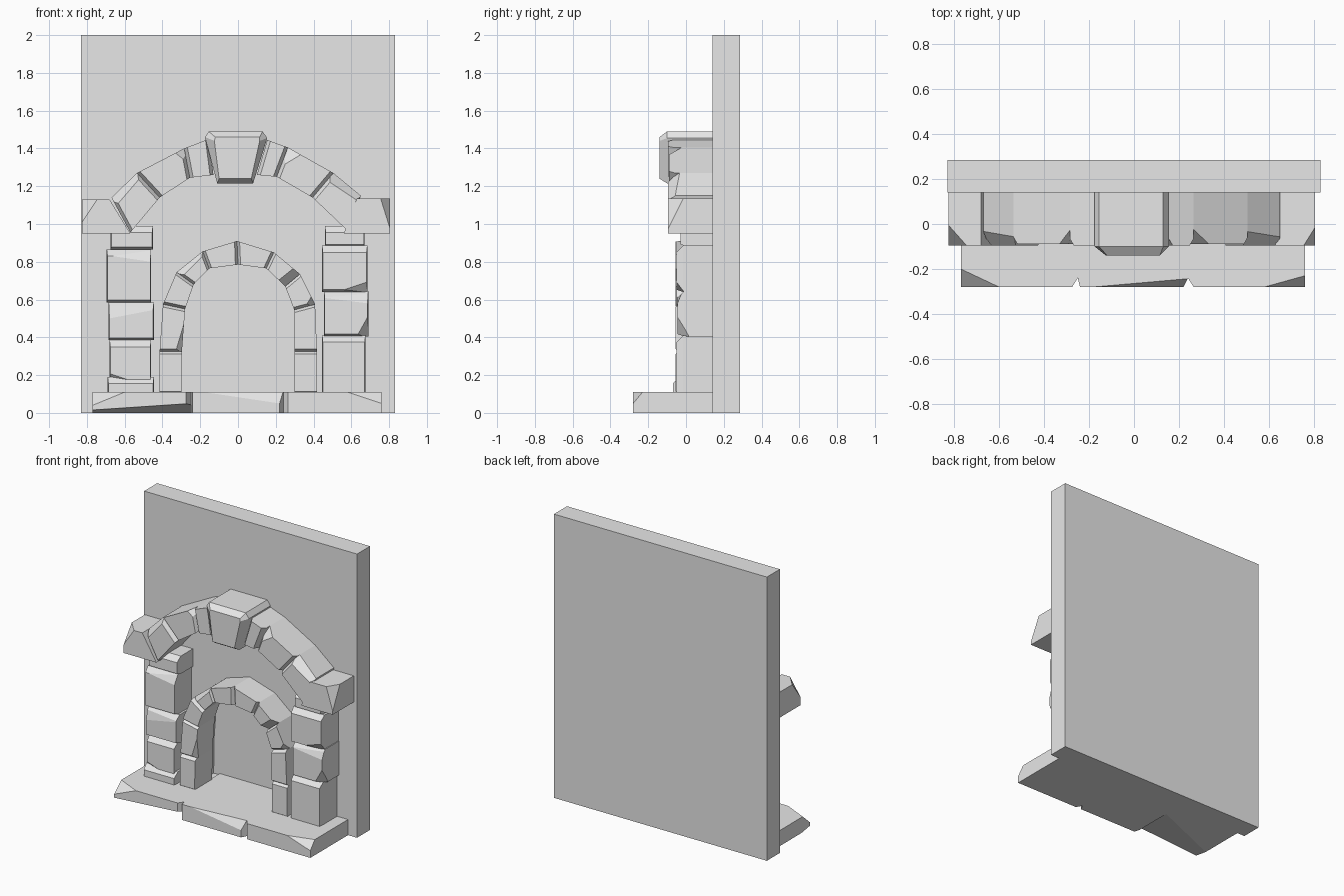
import bpy, bmesh
from mathutils import Vector

if "Cube" in bpy.data.objects:
    bpy.data.objects.remove(bpy.data.objects["Cube"])

stone_grey = bpy.data.materials.new("stone_grey")
stone_grey.use_nodes = True
GREY = (0.8, 0.8, 0.8, 1)
stone_grey.diffuse_color = GREY
stone_grey.node_tree.nodes["Principled BSDF"].inputs["Base Color"].default_value = GREY

BACK = 0.14      # front plane of the wall
RECESS = 0.24    # back of the firebox


def chip(bm, corner, offsets):
    """Slice off one corner; offsets run from the corner into the stone."""
    c = Vector(corner)
    normal = -Vector([1 / o for o in offsets])
    point = c + Vector((offsets[0], 0, 0))
    bmesh.ops.bisect_plane(bm, geom=bm.verts[:] + bm.edges[:] + bm.faces[:],
                           plane_co=point, plane_no=normal, clear_outer=True)
    rim = [e for e in bm.edges if e.is_boundary]
    if rim:
        bmesh.ops.holes_fill(bm, edges=rim, sides=0)


def stone(name, ring, front, face=None, depth=0.03, back=BACK, chips=()):
    """Block with an x-z outline, and an optional smaller front face."""
    bm = bmesh.new()
    layers = [(ring, back), (ring, front + depth), (face, front)] if face else [(ring, back), (ring, front)]
    loops = [[bm.verts.new((x, y, z)) for x, z in pts] for pts, y in layers]
    n = len(ring)
    for a, b in zip(loops, loops[1:]):
        for i in range(n):
            bm.faces.new((a[i], a[(i + 1) % n], b[(i + 1) % n], b[i]))
    bm.faces.new(loops[0])
    bm.faces.new(loops[-1])
    for corner, offsets in chips:
        chip(bm, corner, offsets)
    bmesh.ops.recalc_face_normals(bm, faces=bm.faces[:])
    mesh = bpy.data.meshes.new(name)
    bm.to_mesh(mesh)
    bm.free()
    mesh.materials.append(stone_grey)
    obj = bpy.data.objects.new(name, mesh)
    bpy.context.collection.objects.link(obj)
    return obj


def rect(x0, x1, z0, z1):
    return [(x0, z0), (x1, z0), (x1, z1), (x0, z1)]


def toward(p, q, dist):
    p, q = Vector(p), Vector(q)
    return tuple(p + (q - p).normalized() * dist)


def voussoirs(name, joints, front, inset, depth, chips):
    """Row of wedge stones between (outer, inner) joint points."""
    for i, ((o0, i0), (o1, i1)) in enumerate(zip(joints, joints[1:])):
        face = [toward(o0, o1, inset), toward(i0, i1, inset),
                toward(i1, i0, inset), toward(o1, o0, inset)]
        # every stone sits at a slightly different depth
        y = front + 0.006 * (i % 2)
        stone(f"{name}_{i + 1}", [o0, i0, i1, o1], y, face, depth,
              chips=[((face[k][0], y, face[k][1]), off) for j, k, off in chips if j == i])


# Inner arch joints, from left foot to right foot
inner = [((-.415, .10), (-.30, .10)), ((-.415, .325), (-.297, .325)),
         ((-.397, .575), (-.28, .55)), ((-.325, .745), (-.235, .68)),
         ((-.187, .855), (-.153, .765)), ((-.005, .91), (0, .785)),
         ((.19, .85), (.15, .765)), ((.328, .735), (.25, .67)),
         ((.408, .575), (.298, .545)), ((.418, .325), (.30, .325)),
         ((.418, .10), (.30, .10))]

# Wall slab with an arched firebox recess
wall = stone("wall", rect(-.83, .83, 0, 2), BACK, back=.285)
outline = [((o[0] + i[0]) / 2, (o[1] + i[1]) / 2) for o, i in inner]
cutter = stone("firebox_cutter", outline, 0, back=RECESS)
cutter.hide_render = True
cut = wall.modifiers.new("firebox", "BOOLEAN")
cut.operation = "DIFFERENCE"
cut.object = cutter
cut.solver = "EXACT"
bpy.context.view_layer.objects.active = wall
bpy.ops.object.modifier_apply(modifier=cut.name)
bpy.data.objects.remove(cutter)

# Hearth slabs
stone("hearth_right", rect(-.77, -.25, 0, .11), -.28, rect(-.77, -.275, 0, .11), .04,
      chips=[((-.77, -.28, .11), (.17, .08, -.07)), ((-.4, -.28, 0), (-.6, .25, .04))])
stone("hearth_middle", rect(-.25, .24, 0, .11), -.28, rect(-.24, .22, 0, .11), .04,
      chips=[((.22, -.28, .11), (-.4, .035, -.06))])
stone("hearth_left", rect(.24, .76, 0, .11), -.28, rect(.265, .76, 0, .11), .04,
      chips=[((.76, -.28, .11), (-.18, .05, -.06))])
stone("firebox_floor", rect(-.31, .31, 0, .11), BACK - .02, back=RECESS)


def pillar(name, blocks):
    """Stacked blocks: left, right, bottom, top, front and corner chips."""
    for i, (x0, x1, z0, z1, y, chips) in enumerate(blocks):
        low = .012 if i else 0
        face = rect(x0 + .004, x1 - .004, z0 + low, z1 - .035)
        stone(f"{name}_{i + 1}", rect(x0, x1, z0, z1), y, face, .035,
              chips=[((face[k][0], y, face[k][1]), off) for k, off in chips])


# Side pillars; the chips are given as corner index and offsets
pillar("right_pillar", [
    (-.69, -.445, .10, .19, -.07, []),
    (-.68, -.46, .165, .385, -.05, [(0, (.09, .03, .03))]),
    (-.685, -.445, .385, .585, -.05, [(3, (.26, .012, -.05))]),
    (-.695, -.46, .585, .865, -.045, [(2, (-.2, .015, -.03))]),
    (-.675, -.45, .865, .99, -.03, [])])
pillar("left_pillar", [
    (.445, .675, .10, .41, -.05, []),
    (.455, .69, .405, .645, -.045, [(1, (-.05, .05, .09)), (2, (-.24, .012, -.03))]),
    (.445, .685, .64, .885, -.05, [(1, (-.12, .03, .04))]),
    (.46, .67, .88, .99, -.03, [])])

# Firebox arch
voussoirs("firebox_arch", inner, -.055, .014, .022,
          [(1, 1, (-.03, .03, .10)), (3, 0, (.05, .04, -.05)),
           (6, 3, (-.05, .03, .04)), (7, 3, (-.03, .03, .05))])

# Main arch, both flanks
voussoirs("arch_right", [((-.67, 1.14), (-.57, .955)), ((-.535, 1.27), (-.415, 1.14)),
                         ((-.285, 1.40), (-.255, 1.245)), ((-.155, 1.45), (-.13, 1.26))],
          -.095, .018, .03, [(0, 0, (.06, .06, -.07)), (1, 3, (-.05, .04, -.04))])
voussoirs("arch_left", [((.155, 1.445), (.10, 1.26)), ((.265, 1.405), (.205, 1.25)),
                        ((.505, 1.27), (.395, 1.14)), ((.65, 1.15), (.59, .955))],
          -.095, .018, .03, [(1, 0, (.10, .05, -.06)), (2, 3, (-.06, .04, -.04))])

# Springer stones at the ends of the main arch
stone("springer_right", [(-.825, .95), (-.57, .95), (-.68, 1.13), (-.825, 1.13)], -.095,
      chips=[((-.825, -.095, 1.13), (.08, .09, -.12))])
stone("springer_left", [(.56, .95), (.805, .95), (.805, 1.135), (.63, 1.135)], -.095,
      chips=[((.805, -.095, 1.135), (-.05, .08, -.16))])

# Keystone
stone("keystone", [(-.11, 1.215), (.08, 1.215), (.155, 1.455), (.13, 1.49), (-.155, 1.49), (-.175, 1.46)],
      -.14, [(-.10, 1.24), (.07, 1.24), (.115, 1.44), (.115, 1.46), (-.12, 1.46), (-.125, 1.44)], .04)
